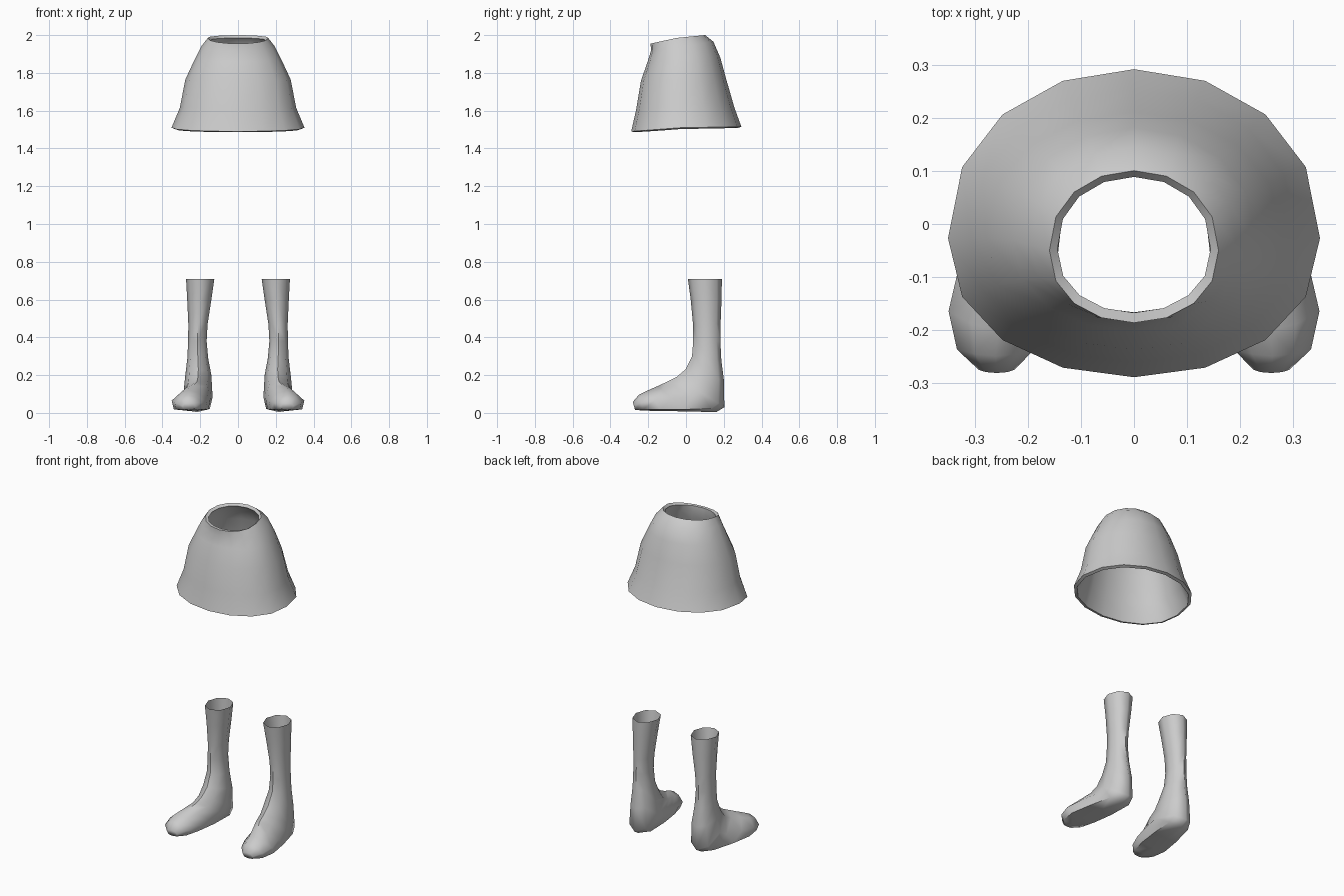
import bpy, bmesh, math
from mathutils import Vector

if "Cube" in bpy.data.objects:
    bpy.data.objects.remove(bpy.data.objects["Cube"])

cloth = bpy.data.materials.new("light grey")
cloth.diffuse_color = (0.6, 0.6, 0.6, 1)
cloth.use_nodes = True
cloth.node_tree.nodes["Principled BSDF"].inputs["Base Color"].default_value = cloth.diffuse_color


def loft(name, rings, cap_end=False):
    """Skin a list of equal-length rings of points with quads."""
    bm = bmesh.new()
    loops = [[bm.verts.new(p) for p in ring] for ring in rings]
    n = len(loops[0])
    for a, b in zip(loops, loops[1:]):
        for i in range(n):
            j = (i + 1) % n
            bm.faces.new((a[i], a[j], b[j], b[i]))
    if cap_end:
        bm.faces.new(loops[-1])
    bmesh.ops.recalc_face_normals(bm, faces=bm.faces)
    mesh = bpy.data.meshes.new(name)
    bm.to_mesh(mesh)
    bm.free()
    mesh.materials.append(cloth)
    obj = bpy.data.objects.new(name, mesh)
    bpy.context.collection.objects.link(obj)
    return obj


def activate(obj):
    bpy.ops.object.select_all(action='DESELECT')
    obj.select_set(True)
    bpy.context.view_layer.objects.active = obj


def power(v, p):
    return math.copysign(abs(v) ** p, v)


# Shoulder cape: z front, z side, z back, y front, y back, half width, y of widest point
cape_rows = [
    (1.490, 1.510, 1.515, -0.290, 0.293, 0.352, -0.027),
    (1.610, 1.615, 1.620, -0.263, 0.255, 0.308, -0.027),
    (1.760, 1.765, 1.770, -0.238, 0.212, 0.279, -0.027),
    (1.860, 1.870, 1.880, -0.203, 0.182, 0.230, -0.030),
    (1.915, 1.940, 1.965, -0.186, 0.145, 0.195, -0.040),
    (1.955, 1.985, 2.000, -0.187, 0.101, 0.160, -0.050),
]


def cape_ring(row, n=16):
    zf, zs, zb, yf, yb, hw, cy = row
    ring = []
    for i in range(n):
        a = 2 * math.pi * i / n
        s = power(math.sin(a), 0.9)
        y_end, z_end = (yb, zb) if s > 0 else (yf, zf)
        ring.append((hw * math.cos(a), cy + (y_end - cy) * abs(s), zs + (z_end - zs) * abs(s)))
    return ring


cape = loft("shoulder_cape", [cape_ring(r) for r in cape_rows])
# Face the outer wall outward, then thicken inward
cape_mesh = cape.data
if sum(p.normal.dot(Vector((p.center.x, p.center.y, 0))) for p in cape_mesh.polygons) < 0:
    cape_mesh.flip_normals()
wall = cape.modifiers.new("wall", 'SOLIDIFY')
wall.thickness = 0.019
wall.offset = -1
activate(cape)
bpy.ops.object.modifier_apply(modifier=wall.name)
bpy.ops.object.shade_smooth_by_angle(angle=math.radians(45))

# Boots: front/top y, z, back/bottom y, z, half width, centre x, sole flatness
boot_rows = [
    (0.010, 0.710, 0.190, 0.710, 0.075, 0.200, 0.0),
    (0.025, 0.600, 0.188, 0.600, 0.064, 0.205, 0.0),
    (0.037, 0.470, 0.183, 0.470, 0.051, 0.212, 0.0),
    (0.038, 0.380, 0.182, 0.380, 0.049, 0.215, 0.0),
    (0.032, 0.300, 0.187, 0.280, 0.055, 0.213, 0.0),
    (-0.003, 0.230, 0.201, 0.170, 0.069, 0.210, 0.1),
    (-0.050, 0.190, 0.203, 0.030, 0.076, 0.212, 0.3),
    (-0.100, 0.165, 0.160, 0.004, 0.083, 0.217, 0.6),
    (-0.150, 0.142, 0.000, 0.008, 0.092, 0.238, 1.0),
    (-0.200, 0.120, -0.130, 0.010, 0.094, 0.257, 1.0),
    (-0.250, 0.095, -0.225, 0.012, 0.073, 0.262, 1.0),
    (-0.282, 0.058, -0.270, 0.016, 0.034, 0.260, 0.6),
]


def boot_ring(row, side, n=8):
    ya, za, yb, zb, hw, cx, flat = row
    ring = []
    for i in range(n):
        a = 2 * math.pi * i / n
        c, s = math.cos(a), math.sin(a)
        width = s * (1 - 0.35 * flat * c)
        if c < 0:
            c = power(c, 1 - 0.5 * flat)
        t = (1 - c) / 2
        ring.append((side * (cx + hw * width), ya + (yb - ya) * t, za + (zb - za) * t))
    return ring


for side, label in ((-1, "right"), (1, "left")):
    boot = loft(label + "_boot", [boot_ring(r, side) for r in boot_rows], cap_end=True)
    activate(boot)
    bpy.ops.object.shade_smooth_by_angle(angle=math.radians(60))
